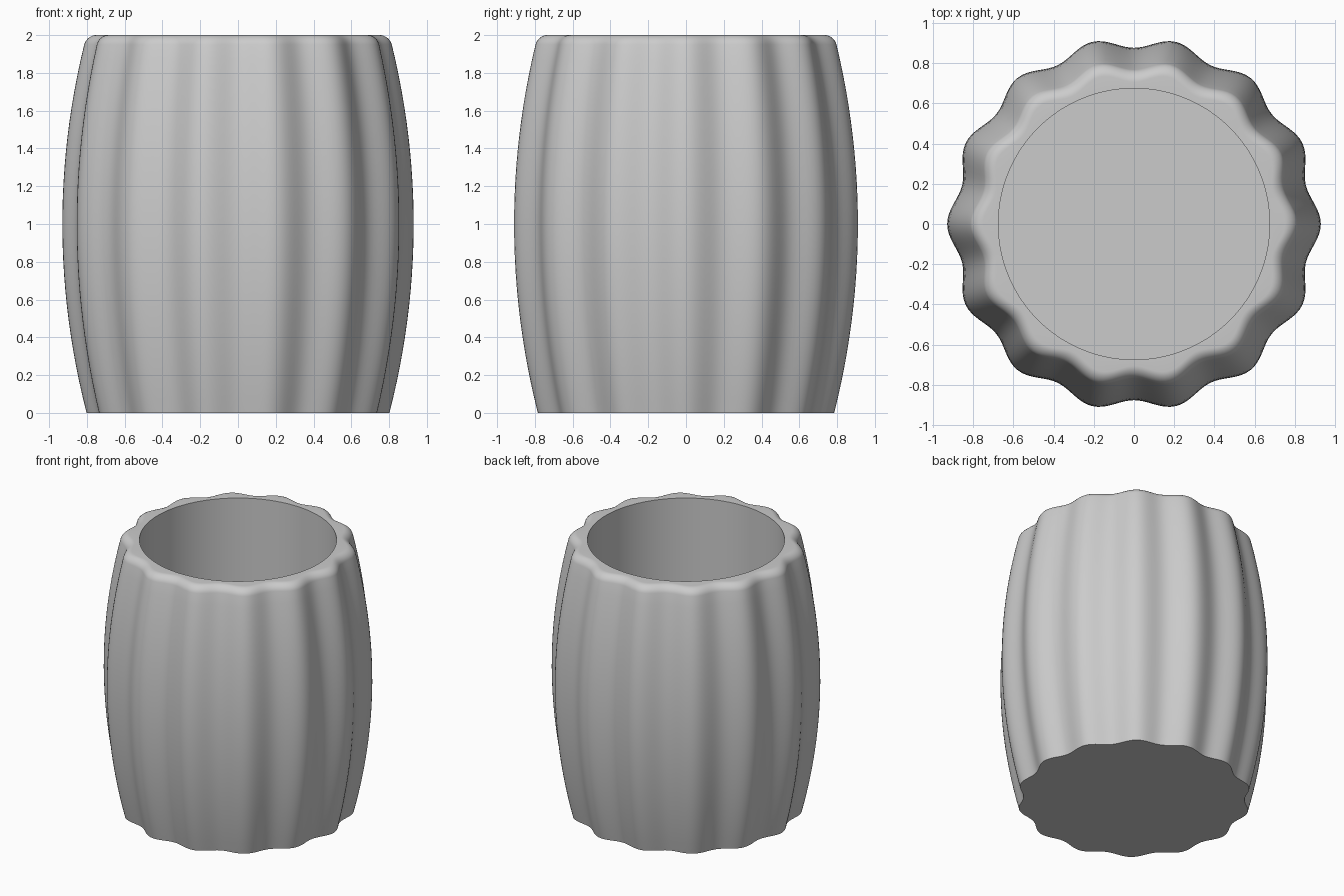
import bpy
import bmesh
from math import sin, cos, pi, radians

cube = bpy.data.objects.get("Cube")
if cube:
    bpy.data.objects.remove(cube, do_unlink=True)

LOBES = 14
SEGMENTS = LOBES * 16
HEIGHT = 2.0
FILLET = 0.05
INNER_RADIUS = 0.675
FLOOR = 0.1


def bulge(z):
    """Scale of the fluted section along the height."""
    return 1 - 0.138 * (z - 1) ** 2


def fluted(theta, z, inset):
    return (0.9035 + 0.0265 * cos(LOBES * theta)) * bulge(z) - inset


def add_ring(bm, radius, z):
    ring = []
    for i in range(SEGMENTS):
        t = 2 * pi * i / SEGMENTS
        r = radius(t)
        ring.append(bm.verts.new((r * cos(t), r * sin(t), z)))
    return ring


def bridge(bm, low, high):
    for i in range(SEGMENTS):
        j = (i + 1) % SEGMENTS
        bm.faces.new((low[i], low[j], high[j], high[i]))


# Heights of the wall rings, then the rounded upper lip
levels = [((HEIGHT - FILLET) * k / 24, 0) for k in range(25)]
for k in range(1, 9):
    a = pi / 2 * k / 8
    levels.append((HEIGHT - FILLET + FILLET * sin(a), FILLET * (1 - cos(a))))

bm = bmesh.new()
rings = [add_ring(bm, lambda t, z=z, d=d: fluted(t, z, d), z) for z, d in levels]

# Straight round cavity
for z in (HEIGHT, FLOOR):
    rings.append(add_ring(bm, lambda t: INNER_RADIUS, z))
for low, high in zip(rings, rings[1:]):
    bridge(bm, low, high)

# Underside and cavity floor
bm.faces.new(rings[0][::-1])
bm.faces.new(rings[-1])
bmesh.ops.recalc_face_normals(bm, faces=bm.faces[:])

mesh = bpy.data.meshes.new("fluted_pot")
bm.to_mesh(mesh)
bm.free()
pot = bpy.data.objects.new("fluted_pot", mesh)
bpy.context.collection.objects.link(pot)

# Plain grey finish
grey = bpy.data.materials.new("plain_grey")
grey.use_nodes = True
colour = (0.6, 0.6, 0.6, 1)
grey.diffuse_color = colour
grey.node_tree.nodes["Principled BSDF"].inputs["Base Color"].default_value = colour
mesh.materials.append(grey)

bpy.ops.object.select_all(action='DESELECT')
pot.select_set(True)
bpy.context.view_layer.objects.active = pot
bpy.ops.object.shade_smooth_by_angle(angle=radians(35))
